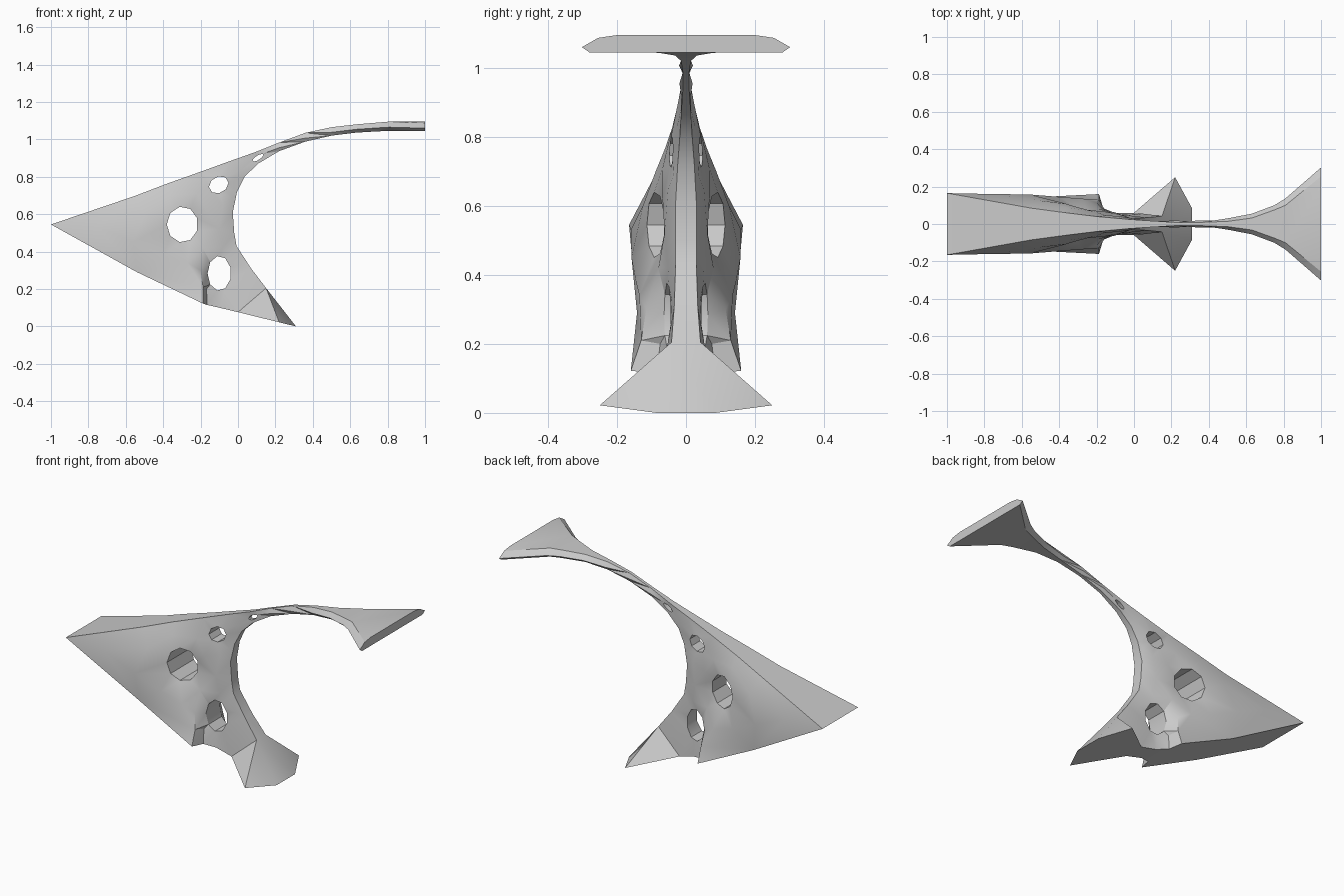
import bpy, bmesh
from math import sin, cos, pi, radians
from mathutils import Vector
from mathutils.geometry import delaunay_2d_cdt

if "Cube" in bpy.data.objects:
    bpy.data.objects.remove(bpy.data.objects["Cube"])

# Every profile point is (x, z, half thickness in y)
top_edge = [(-1, .545, .165), (-.55, .698, .085), (-.38, .763, .062),
            (-.2, .827, .04), (-.04, .885, .026), (.09, .931, .017)]

# Arm stations: x, lower z, upper z, half width at top/bottom, half width at middle
arm = [(.22, .937, .983, .009, .019), (.36, .988, 1.035, .009, .02),
       (.5, 1.02, 1.065, .014, .03), (.63, 1.036, 1.08, .032, .055),
       (.75, 1.043, 1.09, .075, .1), (.81, 1.045, 1.095, .1, .137)]
blade_end = [(1, 1.095, .2), (1, 1.087, .255), (1, 1.06, .302), (1, 1.045, .28)]

# Concave rim running down to the foot, then the underside back to the tip
rim = [(.107, .87, .014), (.035, .8, .018), (-.005, .72, .024), (-.028, .61, .03),
       (-.02, .5, .03), (-.008, .43, .03), (.07, .31, .034), (.15, .205, .042),
       (.31, 0, .085)]
underside = [(.22, .022, .25), (0, .076, .06), (-.1, .1, .058), (-.165, .115, .085),
             (-.187, .122, .16), (-.54, .29, .142)]

# Shape points on the flanks
flank = [(-.75, .53, .16), (-.56, .45, .158), (-.5, .6, .125), (-.4, .38, .145),
         (-.27, .34, .135), (-.36, .7, .088), (-.22, .71, .068), (-.17, .62, .068),
         (-.19, .42, .08), (-.1, .52, .062), (-.08, .65, .052), (-.08, .42, .052),
         (-.03, .69, .036), (-.187, .21, .13), (-.168, .2, .075), (.05, .19, .055),
         (.01, .33, .042), (-.2, .3, .115), (.01, .83, .026)]

# Openings: centre x, z, radii, tilt, half thickness, taper of thickness, sides
holes = [(-.297, .545, .084, .096, 0, .088, .3, 9),
         (-.1, .284, .063, .093, 0, .054, .15, 9),
         (-.103, .757, .055, .043, 30, .043, .1, 8),
         (.107, .902, .034, .012, 32, .0145, 0, 8)]


def hole_ring(cx, cz, rx, rz, tilt, h, taper, n):
    t = radians(tilt)
    ring = []
    for i in range(n):
        a = 2 * pi * (i + .5) / n
        u, v = rx * cos(a), rz * sin(a)
        dx, dz = u * cos(t) - v * sin(t), u * sin(t) + v * cos(t)
        ring.append((cx + dx, cz + dz, h - taper * dx))
    return ring


def inside(x, z, loop):
    hit = False
    for (x1, z1, _), (x2, z2, _) in zip(loop, loop[1:] + loop[:1]):
        if (z1 > z) != (z2 > z) and x < x1 + (z - z1) * (x2 - x1) / (z2 - z1):
            hit = not hit
    return hit


outline = (top_edge + [(x, zt, h) for x, zb, zt, h, m in arm] + blade_end
           + [(x, zb, h) for x, zb, zt, h, m in reversed(arm)] + rim + underside)
rings = [hole_ring(*h) for h in holes]
inner = flank + [(x, zb * .6 + zt * .4, m) for x, zb, zt, h, m in arm]

# Triangulate the side profile with its openings
points, edges = [], []
for loop in [outline] + rings:
    s, n = len(points), len(loop)
    points += loop
    edges += [(s + i, s + (i + 1) % n) for i in range(n)]
points += inner
res = delaunay_2d_cdt([Vector(p[:2]) for p in points], edges, [], 0, 1e-5)
coords, tris, source = res[0], res[2], res[3]
half = [points[o[0]][2] if o else .03 for o in source]

# Mirror the profile into two flanks and close every edge with a wall
bm = bmesh.new()
front = [bm.verts.new((c.x, -h, c.y)) for c, h in zip(coords, half)]
back = [bm.verts.new((c.x, h, c.y)) for c, h in zip(coords, half)]
count = {}
for t in tris:
    c = sum((coords[i] for i in t), Vector((0, 0))) / len(t)
    if not inside(c.x, c.y, outline) or any(inside(c.x, c.y, r) for r in rings):
        continue
    bm.faces.new([front[i] for i in t])
    bm.faces.new([back[i] for i in reversed(t)])
    for a, b in zip(t, list(t[1:]) + [t[0]]):
        count.setdefault(frozenset((a, b)), []).append((a, b))
for uses in count.values():
    if len(uses) == 1:
        a, b = uses[0]
        bm.faces.new((front[b], front[a], back[a], back[b]))
bmesh.ops.delete(bm, geom=[v for v in bm.verts if not v.link_faces], context='VERTS')
bmesh.ops.recalc_face_normals(bm, faces=bm.faces)

mesh = bpy.data.meshes.new("cantilever_bracket")
bm.to_mesh(mesh)
bm.free()
bracket = bpy.data.objects.new("cantilever_bracket", mesh)
bpy.context.collection.objects.link(bracket)
bpy.context.view_layer.objects.active = bracket
bracket.select_set(True)
bpy.ops.object.shade_smooth_by_angle(angle=radians(30))
